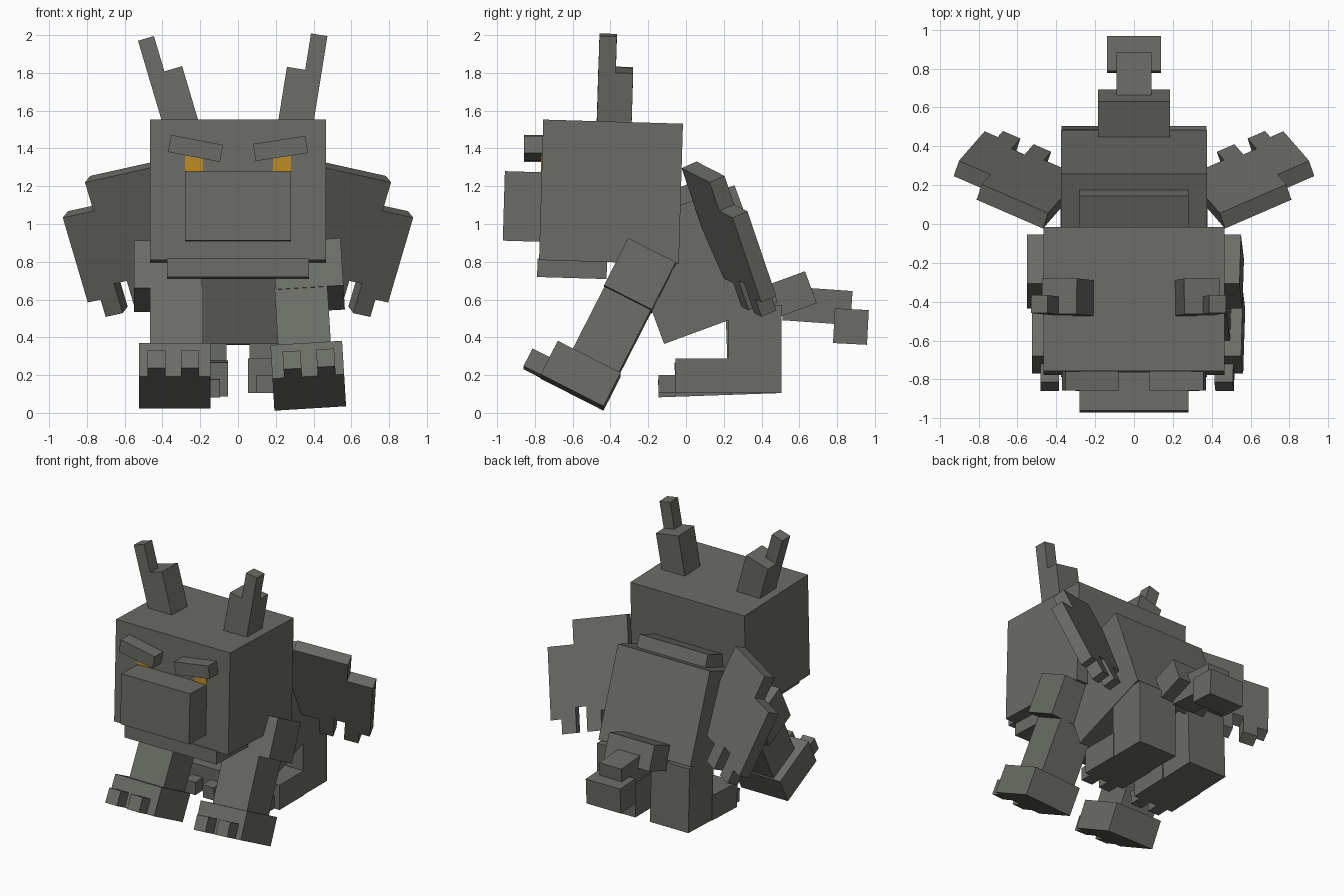
import bpy, bmesh, math
from mathutils import Matrix, Vector

if "Cube" in bpy.data.objects:
    bpy.data.objects.remove(bpy.data.objects["Cube"])


def material(name, rgb):
    m = bpy.data.materials.new(name)
    m.diffuse_color = (*rgb, 1)
    m.use_nodes = True
    m.node_tree.nodes["Principled BSDF"].inputs["Base Color"].default_value = m.diffuse_color
    return m


STONE = material("grey stone", (0.146, 0.150, 0.132))
AMBER = material("amber", (0.50, 0.25, 0.016))


def finish(name, bm, mat, matrix):
    bmesh.ops.transform(bm, matrix=matrix, verts=bm.verts)
    bmesh.ops.recalc_face_normals(bm, faces=bm.faces)
    me = bpy.data.meshes.new(name)
    bm.to_mesh(me)
    bm.free()
    me.materials.append(mat)
    ob = bpy.data.objects.new(name, me)
    bpy.context.collection.objects.link(ob)
    return ob


def box(name, x, y, z, frame=Matrix(), mat=STONE):
    """Box given by its (min, max) ranges inside a local frame."""
    bm = bmesh.new()
    bmesh.ops.create_cube(bm, size=1)
    for v in bm.verts:
        v.co = [r[0] if c < 0 else r[1] for r, c in zip((x, y, z), v.co)]
    return finish(name, bm, mat, frame)


def frame(loc, rx=0, ry=0):
    return (Matrix.Translation(loc) @ Matrix.Rotation(math.radians(ry), 4, 'Y')
            @ Matrix.Rotation(math.radians(rx), 4, 'X'))


def span(side, a, b):
    return tuple(sorted((side * a, side * b)))


# Head, snout and chin share a slight backward tilt
head = frame((0, -0.397, 1.17), -1.7)
box("head", (-0.465, 0.465), (-0.37, 0.37), (-0.372, 0.372), head)
box("snout", (-0.28, 0.28), (-0.565, -0.36), (-0.275, 0.093), head)
box("chin", (-0.375, 0.375), (-0.378, -0.01), (-0.462, -0.365), head)

# Body with a raised shoulder plate, leaning forward
body = frame((-0.0, -0.116, 0.365), 20.2)
box("body", (-0.375, 0.375), (0, 0.64), (0, 0.66), body)
box("shoulder_plate", (-0.28, 0.28), (0.1, 0.552), (0.64, 0.75), body)

# Tail
box("tail_base", (-0.185, 0.185), (-0.25, 0), (-0.18, 0), frame((0, 0.63, 0.75), 20.2))
box("tail_middle", (-0.09, 0.09), (-0.36, 0), (-0.18, 0), frame((0, 0.882, 0.645), -4))
box("tail_tip", (-0.14, 0.14), (-0.09, 0.09), (-0.092, 0.092), frame((0, 0.873, 0.457), -3))

# Wing outline: outward distance, downward distance
WING = [(-0.38, 0), (0.38, 0), (0.38, 0.165), (0.56, 0.165), (0.56, 0.655),
        (0.485, 0.655), (0.485, 0.755), (0.385, 0.755), (0.385, 0.585),
        (0.31, 0.585), (0.31, 0.755), (0.21, 0.755), (0.21, 0.62), (0, 0.62)]
WING[0] = (0, 0)
out, down = Vector((0.90, 0.39, -0.20)), Vector((-0.27, 0.31, -0.915))
back = out.cross(down).normalized()
root = Vector((0.81, 0.125, 1.22)) - out * 0.38


def wing(name, side):
    bm = bmesh.new()
    face = bm.faces.new([bm.verts.new(root + out * s + down * d) for s, d in WING])
    ext = bmesh.ops.extrude_face_region(bm, geom=[face], use_keep_orig=True)
    moved = [g for g in ext["geom"] if isinstance(g, bmesh.types.BMVert)]
    bmesh.ops.translate(bm, verts=moved, vec=back * 0.09)
    finish(name, bm, STONE, Matrix.Diagonal((side, 1, 1, 1)))


for side, tag in ((-1, "left"), (1, "right")):
    # Eye and slanted brow
    box(f"eye_{tag}", span(side, 0.185, 0.28), (-0.375, -0.368), (0.085, 0.2), head, AMBER)
    slant = 10.9 if side < 0 else -8.7
    box(f"brow_{tag}", (-0.14, 0.14), (-0.858, -0.75), (-0.046, 0.046),
        frame((side * 0.225, 0, 1.4), 0, slant))

    # Stepped horn
    horn = frame((side * 0.308, -0.38, 1.55), -1.7, -16.5 if side < 0 else 9.1)
    box(f"horn_{tag}", (-0.093, 0.093), (-0.092, 0.092), (-0.08, 0.268), horn)
    box(f"horn_tip_{tag}", span(side, 0.005, 0.093), (-0.092, 0), (0.26, 0.463), horn)

    # Front leg stepping forward; the right one splays out a little
    leg = frame((0, -0.437, 0.022), -27)
    if side > 0:
        hip = Matrix.Translation((0.335, 0, 0.8))
        leg = hip @ Matrix.Rotation(math.radians(-3.5), 4, 'Y') @ hip.inverted() @ leg
    box(f"front_thigh_{tag}", span(side, 0.19, 0.55), (-0.288, -0.005), (0.572, 0.853), leg)
    box(f"front_shin_{tag}", span(side, 0.185, 0.465), (-0.285, -0.01), (0.19, 0.58), leg)
    box(f"front_foot_{tag}", span(side, 0.145, 0.525), (-0.373, 0), (0, 0.2), leg)
    for i, x in enumerate((0.207, 0.385)):
        box(f"front_toe_{tag}_{i + 1}", span(side, x, x + 0.095), (-0.475, -0.36), (0, 0.105), leg)

    # Hind leg
    hind = frame((0, 0.505, 0.105), 2 if side < 0 else 0)
    box(f"hind_leg_{tag}", span(side, 0.06, 0.372), (-0.28, 0), (0, 0.465), hind)
    box(f"hind_foot_{tag}", span(side, 0.052, 0.377), (-0.56, -0.27), (0, 0.182), hind)
    for i, x in enumerate((0.095, 0.245)):
        box(f"hind_toe_{tag}_{i + 1}", span(side, x, x + 0.09), (-0.65, -0.55), (0, 0.095), hind)

    wing(f"wing_{tag}", side)
